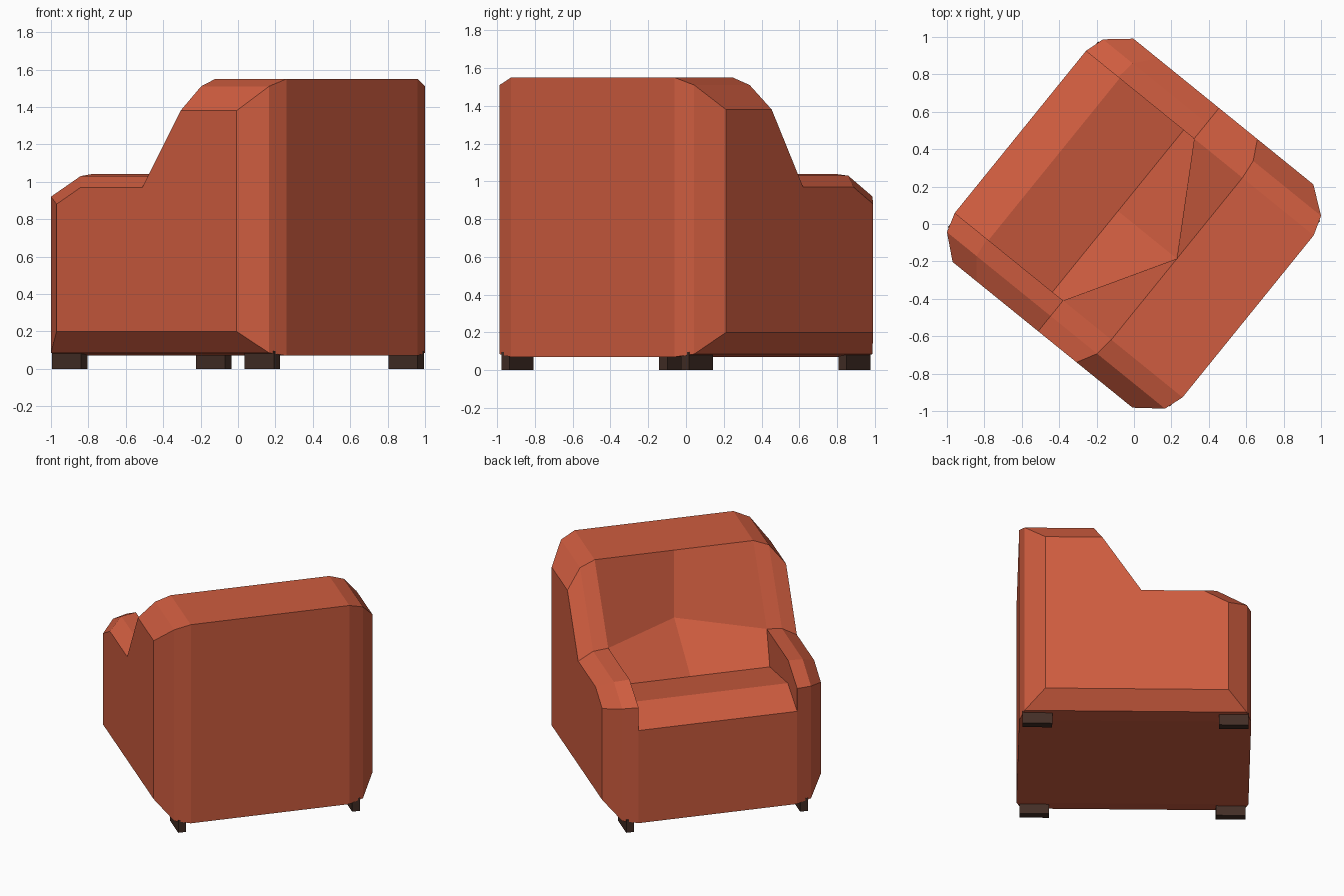
import bpy, bmesh, math

if "Cube" in bpy.data.objects:
    bpy.data.objects.remove(bpy.data.objects["Cube"])

TURN = math.radians(51)   # chair is turned about z; local x = width, local y = back to front


def material(name, rgb):
    m = bpy.data.materials.new(name)
    m.diffuse_color = (*rgb, 1)
    m.use_nodes = True
    m.node_tree.nodes["Principled BSDF"].inputs["Base Color"].default_value = m.diffuse_color
    return m


fabric = material("terracotta fabric", (0.62, 0.108, 0.05))
wood = material("dark wood", (0.056, 0.027, 0.019))


def finish(name, bm, mat):
    bmesh.ops.remove_doubles(bm, verts=bm.verts, dist=0.0005)
    bmesh.ops.recalc_face_normals(bm, faces=bm.faces)
    mesh = bpy.data.meshes.new(name)
    bm.to_mesh(mesh)
    bm.free()
    mesh.materials.append(mat)
    ob = bpy.data.objects.new(name, mesh)
    ob.rotation_euler.z = TURN
    bpy.context.collection.objects.link(ob)
    return ob


# Side profiles (depth, height), from the outer cheek inwards
OUTER = [(-.612, .2), (.626, .2), (.626, .76), (.626, .88), (.46, .97),
         (.037, .97), (-.227, 1.38), (-.612, 1.38)]
MID = [(-.75, .085), (.75, .085), (.75, .76), (.75, .92), (.546, 1.03),
       (.037, 1.03), (-.283, 1.51), (-.75, 1.51)]
INNER = [(-.785, .07), (.782, .07), (.782, .76), (.782, .93), (.56, 1.04),
         (.037, 1.04), (-.295, 1.55), (-.785, 1.55)]
# Seat and backrest profiles, at the arm and on the centre line
SEAT_SIDE = [(-.785, .07), (.782, .07), (.782, .76), (.55, .866), (.11, .79),
             (.037, 1.04), (-.295, 1.55), (-.785, 1.55)]
SEAT_MID = [(-.785, .07), (.782, .07), (.782, .76), (.55, .866), (.11, .79),
            (-.29, 1.05), (-.295, 1.55), (-.785, 1.55)]

bm = bmesh.new()


def ring(x, profile):
    return [bm.verts.new((x, y, z)) for y, z in profile]


def loft(a, b):
    for i in range(len(a)):
        j = (i + 1) % len(a)
        bm.faces.new((a[i], a[j], b[j], b[i]))


for s in (-1, 1):
    # rounded arm and back wing
    outer, mid, inner = ring(s * .768, OUTER), ring(s * .663, MID), ring(s * .557, INNER)
    bm.faces.new(outer)
    loft(outer, mid)
    loft(mid, inner)
    # seat half with hollowed backrest
    side, centre = ring(s * .557, SEAT_SIDE), ring(0, SEAT_MID)
    loft(side, centre)
    # inner cheek of the arm
    bm.faces.new((side[2], inner[3], inner[4], side[5], side[4], side[3]))
finish("armchair_body", bm, fabric)

# Four narrow feet
for sx in (-1, 1):
    for sy in (-1, 1):
        bm = bmesh.new()
        bmesh.ops.create_cube(bm, size=1)
        for v in bm.verts:
            v.co.x = v.co.x * .055 + sx * .611
            v.co.y = v.co.y * .2 + sy * .663
            v.co.z = (v.co.z + .5) * .095
        finish(f"{'front' if sy > 0 else 'back'}_foot_{'a' if sx > 0 else 'b'}", bm, wood)
